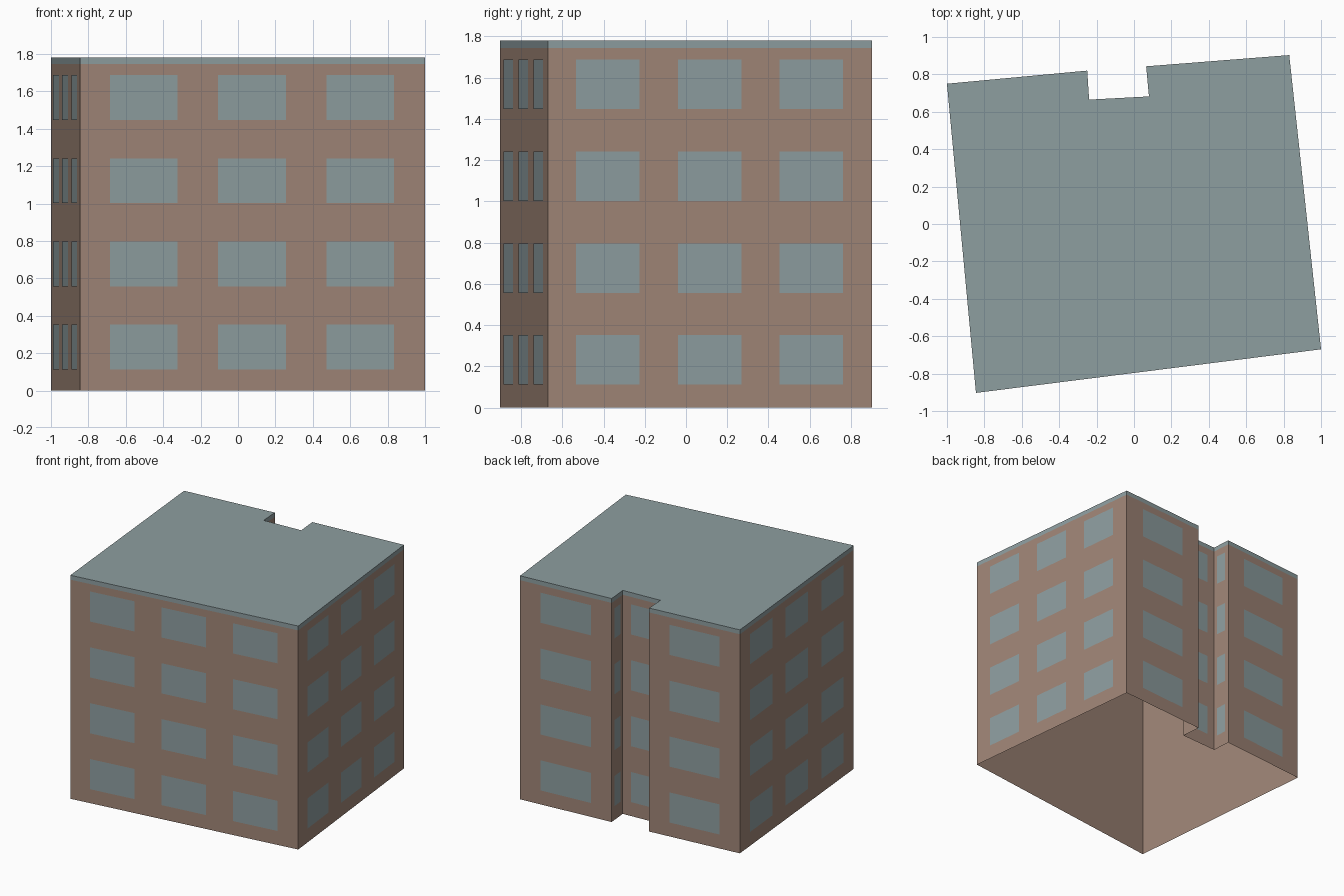
import bpy
import bmesh
from mathutils import Vector

if "Cube" in bpy.data.objects:
    bpy.data.objects.remove(bpy.data.objects["Cube"])

# Footprint, counter-clockwise, with a notch in the back
FOOTPRINT = [Vector(p) for p in (
    (-0.845, -0.903), (1.0, -0.67), (0.83, 0.903), (0.065, 0.843),
    (0.08, 0.682), (-0.24, 0.665), (-0.25, 0.82), (-1.0, 0.75))]
TOP, EAVES = 1.78, 1.745
SILL, STOREY, WINDOW_H = 0.112, 0.445, 0.24


def make_material(name, rgb):
    mat = bpy.data.materials.new(name)
    mat.use_nodes = True
    mat.diffuse_color = (*rgb, 1)
    bsdf = next(n for n in mat.node_tree.nodes if n.type == "BSDF_PRINCIPLED")
    bsdf.inputs["Base Color"].default_value = (*rgb, 1)
    return mat


def make_object(name, bm, mat):
    mesh = bpy.data.meshes.new(name)
    bm.to_mesh(mesh)
    bm.free()
    mesh.materials.append(mat)
    obj = bpy.data.objects.new(name, mesh)
    bpy.context.collection.objects.link(obj)
    return obj


def prism(name, z0, z1, mat, caps):
    """Upright footprint shell, optionally closed at both ends."""
    bm = bmesh.new()
    low = [bm.verts.new((p.x, p.y, z0)) for p in FOOTPRINT]
    high = [bm.verts.new((p.x, p.y, z1)) for p in FOOTPRINT]
    n = len(low)
    for i in range(n):
        j = (i + 1) % n
        bm.faces.new((low[i], low[j], high[j], high[i]))
    if caps:
        bm.faces.new(high)
        bm.faces.new(low[::-1])
    return make_object(name, bm, mat)


brick = make_material("brown_wall", (0.351, 0.238, 0.185))
slate = make_material("blue_grey", (0.27, 0.342, 0.351))

# Hollow walls, open underneath, and the roof slab
prism("walls", 0, EAVES, brick, False)
prism("roof", EAVES, TOP, slate, True)

# Windows: three columns on the long walls, one on each short wall
bm = bmesh.new()
for i, a in enumerate(FOOTPRINT):
    b = FOOTPRINT[(i + 1) % len(FOOTPRINT)]
    along = b - a
    out = Vector((along.y, -along.x)).normalized() * 0.002
    if along.length > 1:
        columns = [(0.0865 + 0.314 * k, 0.2825 + 0.314 * k) for k in range(3)]
    else:
        columns = [(0.225, 0.775)]
    for start, end in columns:
        p, q = a + along * start + out, a + along * end + out
        for floor in range(4):
            z = SILL + STOREY * floor
            corners = ((p, z), (q, z), (q, z + WINDOW_H), (p, z + WINDOW_H))
            bm.faces.new([bm.verts.new((c.x, c.y, h)) for c, h in corners])
make_object("windows", bm, slate)
